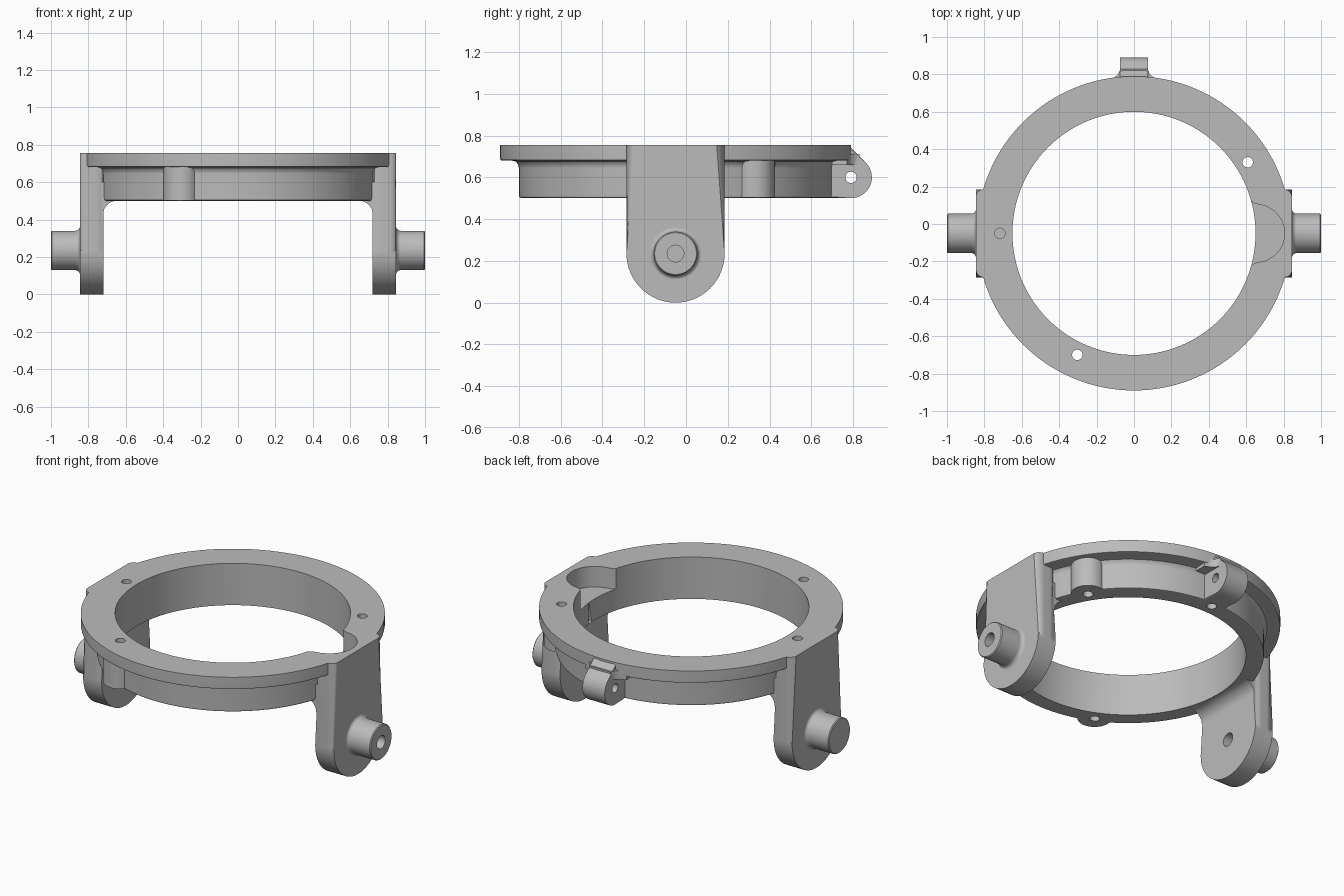
import bpy, bmesh
from math import sin, cos, pi, radians
from mathutils import Vector

if "Cube" in bpy.data.objects:
    bpy.data.objects.remove(bpy.data.objects["Cube"], do_unlink=True)

CY = -0.05          # ring centre in y
TOP = 0.755         # top plane of the flange
AXLE_Z = 0.235      # height of the pivot axis

grey = bpy.data.materials.new("plain_grey")
grey.use_nodes = True
colour = (0.5, 0.5, 0.5, 1)
grey.diffuse_color = colour
grey.node_tree.nodes["Principled BSDF"].inputs["Base Color"].default_value = colour


def finish(name, bm):
    bmesh.ops.remove_doubles(bm, verts=bm.verts, dist=1e-5)
    bmesh.ops.recalc_face_normals(bm, faces=bm.faces)
    mesh = bpy.data.meshes.new(name)
    bm.to_mesh(mesh)
    bm.free()
    mesh.materials.append(grey)
    ob = bpy.data.objects.new(name, mesh)
    bpy.context.collection.objects.link(ob)
    return ob


def arc(cx, cy, r, start, end, n):
    steps = [radians(start + (end - start) * i / n) for i in range(n + 1)]
    return [(cx + r * cos(a), cy + r * sin(a)) for a in steps]


def prism(name, outline, axis, lo, hi, bevel=0):
    """Extrude a 2D outline along an axis."""
    place = {"x": lambda u, v, w: (w, u, v),
             "y": lambda u, v, w: (u, w, v),
             "z": lambda u, v, w: (u, v, w)}[axis]
    bm = bmesh.new()
    ends = [[bm.verts.new(place(u, v, w)) for u, v in outline] for w in (lo, hi)]
    caps = [bm.faces.new(e) for e in ends]
    for i in range(len(outline)):
        j = (i + 1) % len(outline)
        bm.faces.new((ends[0][i], ends[0][j], ends[1][j], ends[1][i]))
    if bevel:
        rim = list({e for f in caps for e in f.edges})
        bmesh.ops.bevel(bm, geom=rim, offset=bevel, segments=5,
                        profile=0.5, affect="EDGES")
    return finish(name, bm)


def rod(name, u, v, r, axis, lo, hi, n=32):
    return prism(name, arc(u, v, r, 0, 360 - 360 / n, n - 1), axis, lo, hi)


def lathe(name, points, centre, axis, n):
    bm = bmesh.new()
    verts = [bm.verts.new(p) for p in points]
    edges = [bm.edges.new(pair) for pair in zip(verts, verts[1:])]
    bmesh.ops.spin(bm, geom=verts + edges, cent=centre, axis=axis,
                   angle=2 * pi, steps=n)
    return finish(name, bm)


def combine(body, part, operation):
    mod = body.modifiers.new("join", "BOOLEAN")
    mod.operation = operation
    mod.solver = "EXACT"
    mod.object = part
    bpy.context.view_layer.objects.active = body
    bpy.ops.object.modifier_apply(modifier=mod.name)
    bpy.data.objects.remove(part, do_unlink=True)


# Stepped ring: wide flange above a narrower wall (starts as a solid disc)
ring_profile = [(0, 0.5), (0.738, 0.5), (0.747, 0.504), (0.75, 0.515),
                (0.75, 0.645), (0.755, 0.664), (0.766, 0.676), (0.785, 0.68),
                (0.83, 0.68), (0.838, 0.683), (0.84, 0.692), (0.84, 0.8), (0, 0.8)]
ring = lathe("yoke_ring", [(r, CY, z) for r, z in ring_profile],
             (0, CY, 0), (0, 0, 1), 128)

adds, cuts = [], []

# Arms with rounded ends, root fillets and pivot bosses, on both sides
arm_outline = ([(CY - 0.235, 0.85)] + arc(CY, AXLE_Z, 0.235, 180, 360, 32)
               + [(CY + 0.235, 0.85)])
root_outline = [(0.78, 0.43)] + arc(0.65, 0.43, 0.07, 0, 90, 8) + [(0.68, 0.6), (0.78, 0.6)]
boss_profile = [(0.78, 0), (0.78, 0.125), (0.845, 0.125), (0.85, 0.115),
                (0.858, 0.108), (0.87, 0.105), (0.995, 0.105), (1, 0.1), (1, 0)]
for s in (-1, 1):
    lo, hi = sorted((s * 0.72, s * 0.845))
    adds.append(prism("arm", arm_outline, "x", lo, hi, bevel=0.042))
    adds.append(prism("arm_root", [(s * x, z) for x, z in root_outline], "y",
                      CY - 0.225, CY + 0.225))
    adds.append(lathe("pivot_boss", [(s * x, CY, AXLE_Z + r) for x, r in boss_profile],
                      (0, CY, AXLE_Z), (1, 0, 0), 48))

# Hinge lug at the back with a sloped top, and its flared base
lug_outline = ([(0.62, 0.8), (0.732, 0.8)] + arc(0.79, 0.6, 0.1, 45, -90, 16)
               + [(0.62, 0.5)])
adds.append(prism("lug", lug_outline, "x", -0.075, 0.075, bevel=0.012))
flare = [(0.14, 0.7), (0.14, 0.772), (0.105, 0.784), (0.085, 0.8), (0.073, 0.83)]
adds.append(prism("lug_flare", flare + [(-x, y) for x, y in reversed(flare)],
                  "z", 0.66, 0.712))

# Screw columns and screw holes around the flange
for angle, column, depth in ((90, False, 0.4), (32, True, 0.4),
                             (180, False, 0.6), (245, True, 0.4)):
    a = radians(angle)
    x, y = 0.717 * cos(a), CY + 0.717 * sin(a)
    if column:
        adds.append(rod("screw_column", x, y, 0.095, "z", 0.503, 0.72, 40))
    cuts.append(rod("screw_hole", x, y, 0.028, "z", depth, 0.9, 24))

# Bore, inner pocket, axle and hinge holes, and the level top
cuts.append(rod("bore", 0, CY, 0.65, "z", 0.3, 0.9, 128))
side = [(0.5, 0.172), (0.627, 0.172), (0.645, 0.16), (0.668, 0.154)]
pocket = ([(x, CY + y) for x, y in side] + arc(0.65, CY, 0.155, 75, -75, 24)
          + [(x, CY - y) for x, y in reversed(side)])
cuts.append(prism("pocket", pocket, "z", 0.63, 0.9))
cuts.append(rod("axle_hole", CY, AXLE_Z, 0.04, "x", -1.2, 1.2))
cuts.append(rod("hinge_hole", 0.79, 0.6, 0.027, "x", -0.3, 0.3, 24))
cuts.append(prism("top_trim", [(-2, -2), (2, -2), (2, 2), (-2, 2)], "z", TOP, 1.2))

for part in adds:
    combine(ring, part, "UNION")
for part in cuts:
    combine(ring, part, "DIFFERENCE")

# Smooth shading with crisp edges
bpy.ops.object.select_all(action="DESELECT")
ring.select_set(True)
bpy.context.view_layer.objects.active = ring
bpy.ops.object.shade_smooth_by_angle(angle=radians(32))
weighted = ring.modifiers.new("weighted_normals", "WEIGHTED_NORMAL")
weighted.keep_sharp = True
